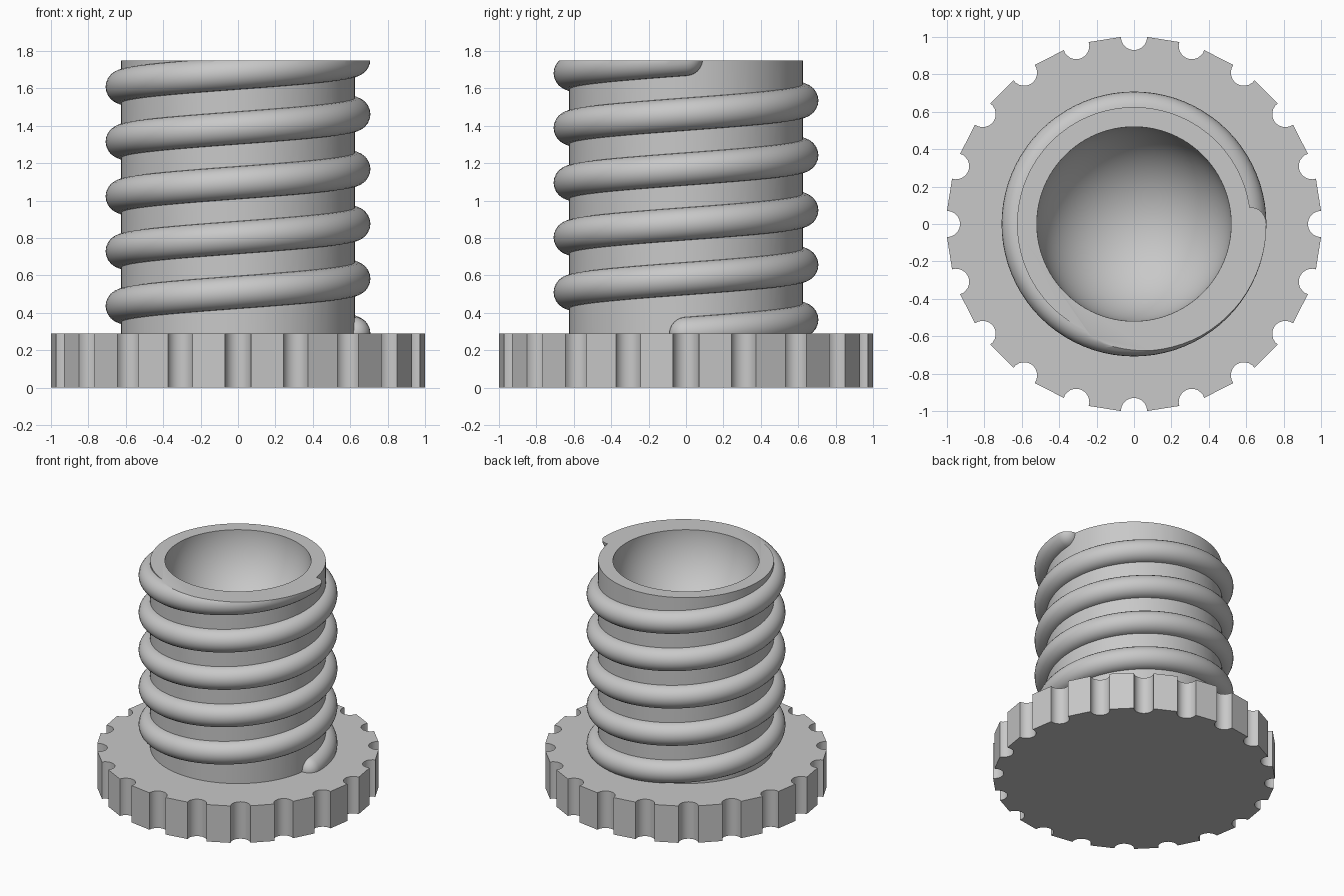
import bpy, bmesh, math
from mathutils import Matrix, Vector

default_cube = bpy.data.objects.get("Cube")
if default_cube:
    bpy.data.objects.remove(default_cube, do_unlink=True)

# Main dimensions
FLANGE_TOP, TOP = 0.29, 1.75
NOTCHES, NOTCH_R = 20, 0.07
SHANK_R, BOWL_R = 0.625, 0.52
HELIX_R, ROD_R, PITCH, TURNS = 0.62, 0.088, 0.293, 5

grey = bpy.data.materials.new("plain grey")
grey.use_nodes = True
grey.diffuse_color = (0.58, 0.58, 0.58, 1)
grey.node_tree.nodes["Principled BSDF"].inputs["Base Color"].default_value = grey.diffuse_color


def make_object(name, bm):
    bmesh.ops.recalc_face_normals(bm, faces=bm.faces)
    mesh = bpy.data.meshes.new(name)
    bm.to_mesh(mesh)
    bm.free()
    obj = bpy.data.objects.new(name, mesh)
    bpy.context.collection.objects.link(obj)
    return obj


def select_only(obj):
    bpy.ops.object.select_all(action='DESELECT')
    obj.select_set(True)
    bpy.context.view_layer.objects.active = obj


def combine(target, tool, operation):
    tool.hide_render = True
    mod = target.modifiers.new(operation.lower(), 'BOOLEAN')
    mod.object, mod.operation, mod.solver = tool, operation, 'EXACT'
    select_only(target)
    bpy.ops.object.modifier_apply(modifier=mod.name)
    bpy.data.objects.remove(tool, do_unlink=True)


def finish(obj):
    obj.data.materials.clear()
    obj.data.materials.append(grey)
    select_only(obj)
    bpy.ops.object.shade_smooth_by_angle(angle=math.radians(30))


# Flange: flat teeth between round notches, extruded upwards
bm = bmesh.new()
outline = []
for k in range(NOTCHES):
    turn = Matrix.Rotation(k * math.tau / NOTCHES, 3, 'Z')
    for i in range(13):
        a = math.pi * (i / 12 - 0.5)
        point = Vector((1 - NOTCH_R * math.cos(a), NOTCH_R * math.sin(a), 0))
        outline.append(bm.verts.new(turn @ point))
bottom = bm.faces.new(outline)
raised = bmesh.ops.extrude_face_region(bm, geom=[bottom], use_keep_orig=True)
bmesh.ops.translate(bm, vec=(0, 0, FLANGE_TOP),
                    verts=[v for v in raised["geom"] if isinstance(v, bmesh.types.BMVert)])
finish(make_object("notched_flange", bm))

# Shank: plain cylinder, left tall so the top can be trimmed with the thread
bm = bmesh.new()
low, high = 0.1, 1.9
bmesh.ops.create_cone(bm, cap_ends=True, segments=128, radius1=SHANK_R, radius2=SHANK_R,
                      depth=high - low, matrix=Matrix.Translation((0, 0, (low + high) / 2)))
shank = make_object("threaded_shank", bm)

# Thread: round rod swept along a helix, with domed ends
bm = bmesh.new()
end = TURNS * math.tau
domes = [math.radians(d) for d in (84, 70, 55, 40, 25, 12)]
stations = [(-ROD_R * math.sin(d) / HELIX_R, math.cos(d)) for d in domes]
steps = TURNS * 80
stations += [(end * i / steps, 1) for i in range(steps + 1)]
stations += [(end + ROD_R * math.sin(d) / HELIX_R, math.cos(d)) for d in reversed(domes)]
slope = PITCH / (math.tau * HELIX_R)
rings = []
for t, scale in stations:
    radial = Vector((math.cos(t), math.sin(t), 0))
    upward = Vector((slope * math.sin(t), -slope * math.cos(t), 1)).normalized()
    centre = radial * HELIX_R + Vector((0, 0, FLANGE_TOP + PITCH * t / math.tau))
    ring = []
    for j in range(24):
        a = math.tau * j / 24
        ring.append(bm.verts.new(
            centre + ROD_R * scale * (radial * math.cos(a) + upward * math.sin(a))))
    rings.append(ring)
for r0, r1 in zip(rings, rings[1:]):
    for j in range(24):
        n = (j + 1) % 24
        bm.faces.new((r0[j], r0[n], r1[n], r1[j]))
bm.faces.new(rings[0])
bm.faces.new(rings[-1])
combine(shank, make_object("thread", bm), 'UNION')

# Rounded bowl hollowed into the top
bm = bmesh.new()
bmesh.ops.create_uvsphere(bm, u_segments=96, v_segments=49, radius=BOWL_R,
                          matrix=Matrix.Translation((0, 0, TOP)))
combine(shank, make_object("bowl_cutter", bm), 'DIFFERENCE')

# Flat trim across shank and thread
bm = bmesh.new()
bmesh.ops.create_cube(bm, size=2, matrix=Matrix.Translation((0, 0, TOP + 1)))
combine(shank, make_object("top_cutter", bm), 'DIFFERENCE')
finish(shank)
